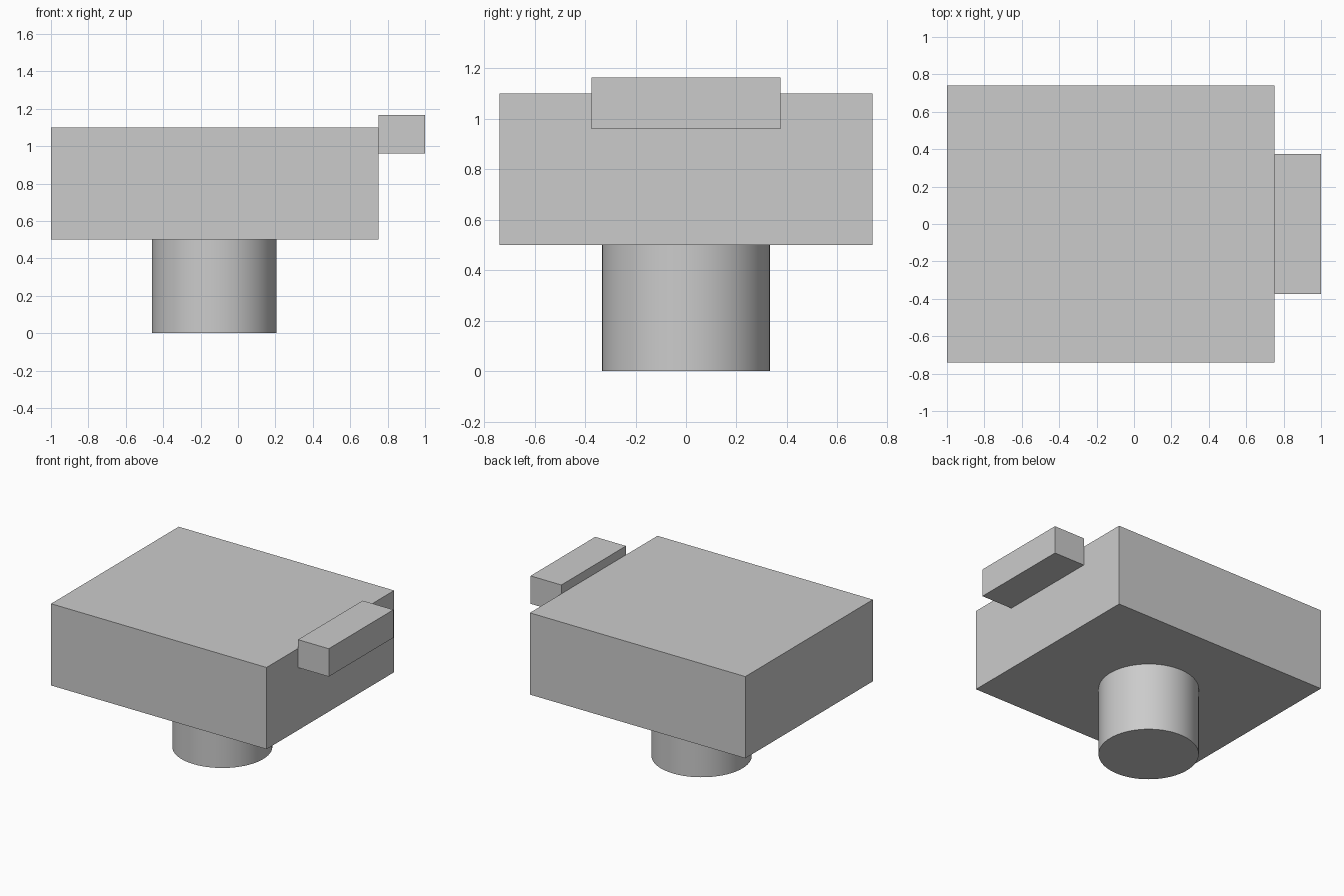
import bpy

default = bpy.data.objects.get("Cube")
if default:
    bpy.data.objects.remove(default, do_unlink=True)

# Single plain grey
grey = bpy.data.materials.new("plain_grey")
grey.use_nodes = True
colour = (0.6, 0.6, 0.6, 1)
grey.diffuse_color = colour
grey.node_tree.nodes["Principled BSDF"].inputs["Base Color"].default_value = colour


def finish(name):
    obj = bpy.context.object
    obj.name = obj.data.name = name
    obj.data.materials.append(grey)
    return obj


def box(name, low, high):
    """Box between two opposite corners."""
    centre = [(a + b) / 2 for a, b in zip(low, high)]
    bpy.ops.mesh.primitive_cube_add(size=1, location=centre)
    obj = finish(name)
    obj.scale = [b - a for a, b in zip(low, high)]
    bpy.ops.object.transform_apply(location=False, rotation=False, scale=True)


# Main block and the raised bar on its left side
box("main_block", (-1, -0.74, 0.5), (0.75, 0.74, 1.1))
box("side_bar", (0.75, -0.375, 0.96), (1, 0.375, 1.165))

# Round pedestal under the block
bpy.ops.mesh.primitive_cylinder_add(
    vertices=64, radius=0.333, depth=0.5, location=(-0.127, 0, 0.25))
finish("round_pedestal")
bpy.ops.object.shade_smooth_by_angle()
